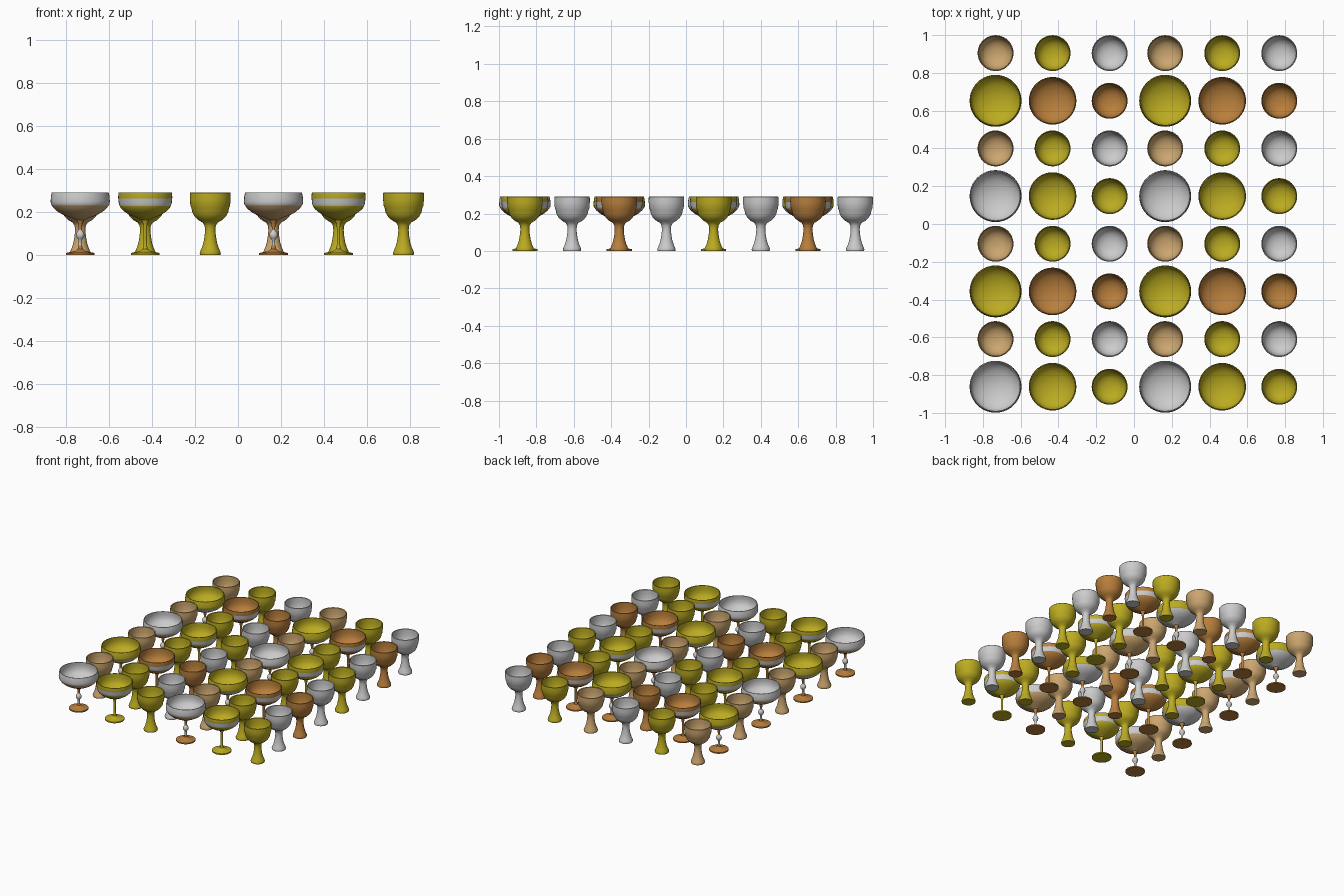
import bpy, bmesh, math

if "Cube" in bpy.data.objects:
    bpy.data.objects.remove(bpy.data.objects["Cube"])

SEGMENTS = 40
COLOURS = {
    "silver": (0.60, 0.60, 0.60, 1),
    "gold": (0.50, 0.41, 0.015, 1),
    "copper": (0.48, 0.21, 0.045, 1),
    "tan": (0.60, 0.38, 0.16, 1),
}
mats = {}
for name, col in COLOURS.items():
    mats[name] = bpy.data.materials.new(name)
    mats[name].diffuse_color = col


def lathe(name, sections):
    """Revolve a closed cup outline made of (colour, [(radius, height), ...]) sections."""
    bm = bmesh.new()
    colours = []
    prev = None
    for colour, pts in sections:
        if colour not in colours:
            colours.append(colour)
        idx = colours.index(colour)
        for r, z in pts:
            n = 1 if r == 0 else SEGMENTS
            ring = [bm.verts.new((r * math.cos(2 * math.pi * i / SEGMENTS),
                                  r * math.sin(2 * math.pi * i / SEGMENTS), z)) for i in range(n)]
            if prev:
                for i in range(SEGMENTS):
                    j = i + 1
                    quad = [prev[i % len(prev)], prev[j % len(prev)], ring[j % n], ring[i % n]]
                    f = bm.faces.new(list(dict.fromkeys(quad)))
                    f.material_index = idx
            prev = ring
    bmesh.ops.recalc_face_normals(bm, faces=bm.faces)
    mesh = bpy.data.meshes.new(name)
    bm.to_mesh(mesh)
    bm.free()
    for c in colours:
        mesh.materials.append(mats[c])
    mesh.shade_smooth()
    mesh.set_sharp_from_angle(angle=math.radians(35))
    return mesh


def goblet(colour):
    # bell foot, thick stem, deep round bowl
    return lathe("goblet_" + colour, [(colour, [
        (0, 0), (0.047, 0), (0.049, 0.008), (0.046, 0.018), (0.038, 0.036), (0.031, 0.06),
        (0.026, 0.09), (0.024, 0.115), (0.026, 0.135), (0.034, 0.15), (0.055, 0.162),
        (0.072, 0.178), (0.083, 0.197), (0.088, 0.22), (0.092, 0.228), (0.095, 0.26),
        (0.0945, 0.288), (0.092, 0.291), (0.088, 0.288), (0.088, 0.26), (0.085, 0.225),
        (0.074, 0.195), (0.05, 0.176), (0.025, 0.169), (0, 0.167)])])


def foot_and_stem(knob):
    # flat disc foot and thin stem, with or without a bead on the stem
    foot = [(0, 0), (0.067, 0), (0.067, 0.009), (0.05, 0.013), (0.025, 0.018), (0.012, 0.028), (0.008, 0.045)]
    bead = [(0.008, 0.07)]
    if knob:
        bead += [(0.02 * math.cos(a), 0.093 + 0.022 * math.sin(a))
                 for a in [math.radians(d) for d in (-55, -30, 0, 30, 55)]] + [(0.008, 0.116)]
    top = [(0.008, 0.13), (0.011, 0.148), (0.018, 0.162)]
    return foot, bead, top


def wide_cup(lip, under):
    foot, bead, top = foot_and_stem(True)
    return lathe("wide_cup_" + lip, [
        ("copper", foot), ("silver", bead), ("copper", top),
        (under, [(0.04, 0.172), (0.075, 0.184), (0.103, 0.2), (0.122, 0.216), (0.132, 0.23)]),
        (lip, [(0.1365, 0.237), (0.1375, 0.25), (0.136, 0.272), (0.132, 0.291), (0.128, 0.291),
               (0.13, 0.27), (0.129, 0.24), (0.115, 0.217), (0.085, 0.197), (0.045, 0.183), (0, 0.178)])])


def banded_cup(body):
    foot, bead, top = foot_and_stem(False)
    return lathe("banded_cup_" + body, [
        (body, foot + bead + top + [(0.04, 0.172), (0.07, 0.184), (0.095, 0.2), (0.112, 0.216), (0.119, 0.228)]),
        ("silver", [(0.123, 0.24), (0.125, 0.262)]),
        (body, [(0.126, 0.266), (0.124, 0.291), (0.119, 0.291), (0.119, 0.265), (0.116, 0.235),
                (0.104, 0.214), (0.08, 0.197), (0.045, 0.183), (0, 0.178)])])


gob = {c: goblet(c) for c in COLOURS}
small_row = [gob["tan"], gob["gold"], gob["silver"]]
row_a = [wide_cup("silver", "tan"), banded_cup("gold"), gob["gold"]]
row_b = [wide_cup("gold", "silver"), banded_cup("copper"), gob["copper"]]
rows = [row_a, small_row, row_b, small_row]
columns = [-0.733, -0.431, -0.129]

# Board of cups: 8 rows deep, the three columns repeated twice
for j in range(8):
    y = -0.8615 + 0.2523 * j
    for rep in range(2):
        for x, mesh in zip(columns, rows[j % 4]):
            ob = bpy.data.objects.new(mesh.name, mesh)
            ob.location = (x + 0.898 * rep, y, 0)
            bpy.context.collection.objects.link(ob)

for m in bpy.data.materials:
    if m.users and not m.is_grease_pencil:
        m.use_nodes = True
        m.node_tree.nodes["Principled BSDF"].inputs["Base Color"].default_value = m.diffuse_color
